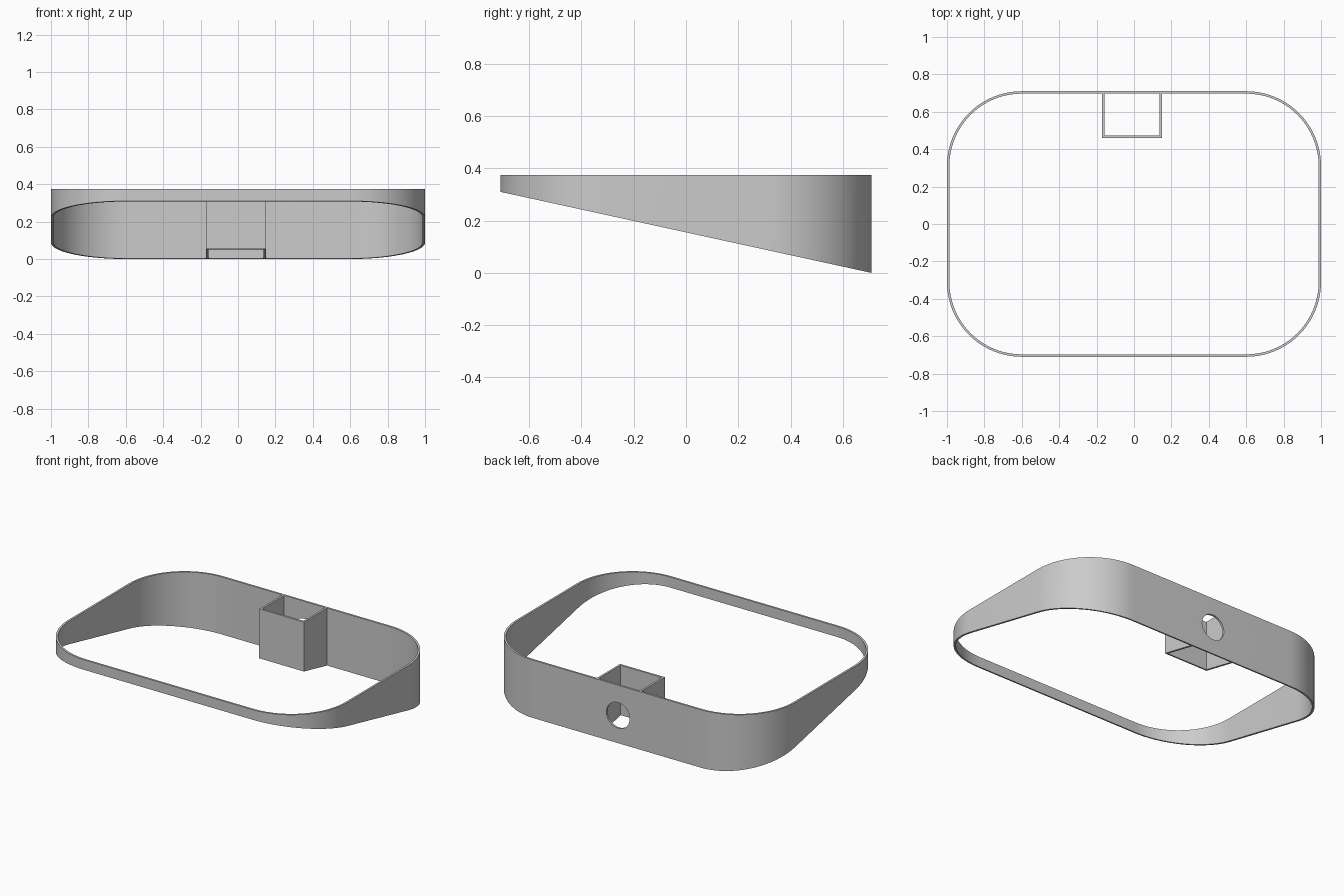
import bpy, bmesh
from math import sin, cos, pi, radians

if "Cube" in bpy.data.objects:
    bpy.data.objects.remove(bpy.data.objects["Cube"])

HALF_X, HALF_Y, TOP = 1.0, 0.71, 0.375
CORNER, WALL, FRONT_Z = 0.4, 0.013, 0.31

grey = bpy.data.materials.new("plain grey")
grey.use_nodes = True
colour = (0.6, 0.6, 0.6, 1)
grey.diffuse_color = colour
grey.node_tree.nodes["Principled BSDF"].inputs["Base Color"].default_value = colour


def underside(y):
    """Height of the sloping lower edge."""
    return FRONT_Z * (HALF_Y - y) / (2 * HALF_Y)


def rounded_outline(inset, steps=20):
    """Rounded rectangle, anticlockwise."""
    r = CORNER - inset
    points = []
    for i, (sx, sy) in enumerate([(1, 1), (-1, 1), (-1, -1), (1, -1)]):
        for k in range(steps + 1):
            a = (i + k / steps) * pi / 2
            points.append((sx * (HALF_X - CORNER) + r * cos(a),
                           sy * (HALF_Y - CORNER) + r * sin(a)))
    return points


def sloped_wall(name, outer, inner, closed):
    """Upright wall between two matching outlines, cut off by the slope."""
    bm = bmesh.new()
    rings = []
    for x, y, u, v in [(*a, *b) for a, b in zip(outer, inner)]:
        rings.append([bm.verts.new(p) for p in (
            (x, y, underside(y)), (x, y, TOP), (u, v, TOP), (u, v, underside(v)))])
    n = len(rings)
    for i in range(n if closed else n - 1):
        a, b = rings[i], rings[(i + 1) % n]
        for k in range(4):
            m = (k + 1) % 4
            bm.faces.new((a[k], b[k], b[m], a[m]))
    if not closed:
        bm.faces.new(rings[0])
        bm.faces.new(rings[-1])
    bmesh.ops.recalc_face_normals(bm, faces=bm.faces)
    mesh = bpy.data.meshes.new(name)
    bm.to_mesh(mesh)
    bm.free()
    mesh.materials.append(grey)
    obj = bpy.data.objects.new(name, mesh)
    bpy.context.collection.objects.link(obj)
    return obj


def activate(obj):
    bpy.ops.object.select_all(action="DESELECT")
    obj.select_set(True)
    bpy.context.view_layer.objects.active = obj


# Wedge-shaped rounded frame
frame = sloped_wall("frame", rounded_outline(0), rounded_outline(WALL), True)

# Round hole through the rear wall, into the pocket
bpy.ops.mesh.primitive_cylinder_add(vertices=48, radius=0.083, depth=0.1,
                                    location=(-0.01, HALF_Y, 0.18),
                                    rotation=(pi / 2, 0, 0))
cutter = bpy.context.object
cutter.name = "hole_cutter"
cutter.hide_render = True
cutter.data.materials.append(grey)
cut = frame.modifiers.new("hole", "BOOLEAN")
cut.object = cutter
cut.operation = "DIFFERENCE"
cut.solver = "EXACT"
activate(frame)
bpy.ops.object.modifier_apply(modifier=cut.name)
bpy.data.objects.remove(cutter)
activate(frame)
bpy.ops.object.shade_smooth_by_angle(angle=radians(30))

# Open three-sided pocket against the rear wall
left, right, near, back = 0.15, -0.17, 0.46, HALF_Y - WALL
sloped_wall("pocket",
            [(left, back), (left, near), (right, near), (right, back)],
            [(left - WALL, back), (left - WALL, near + WALL),
             (right + WALL, near + WALL), (right + WALL, back)], False)
